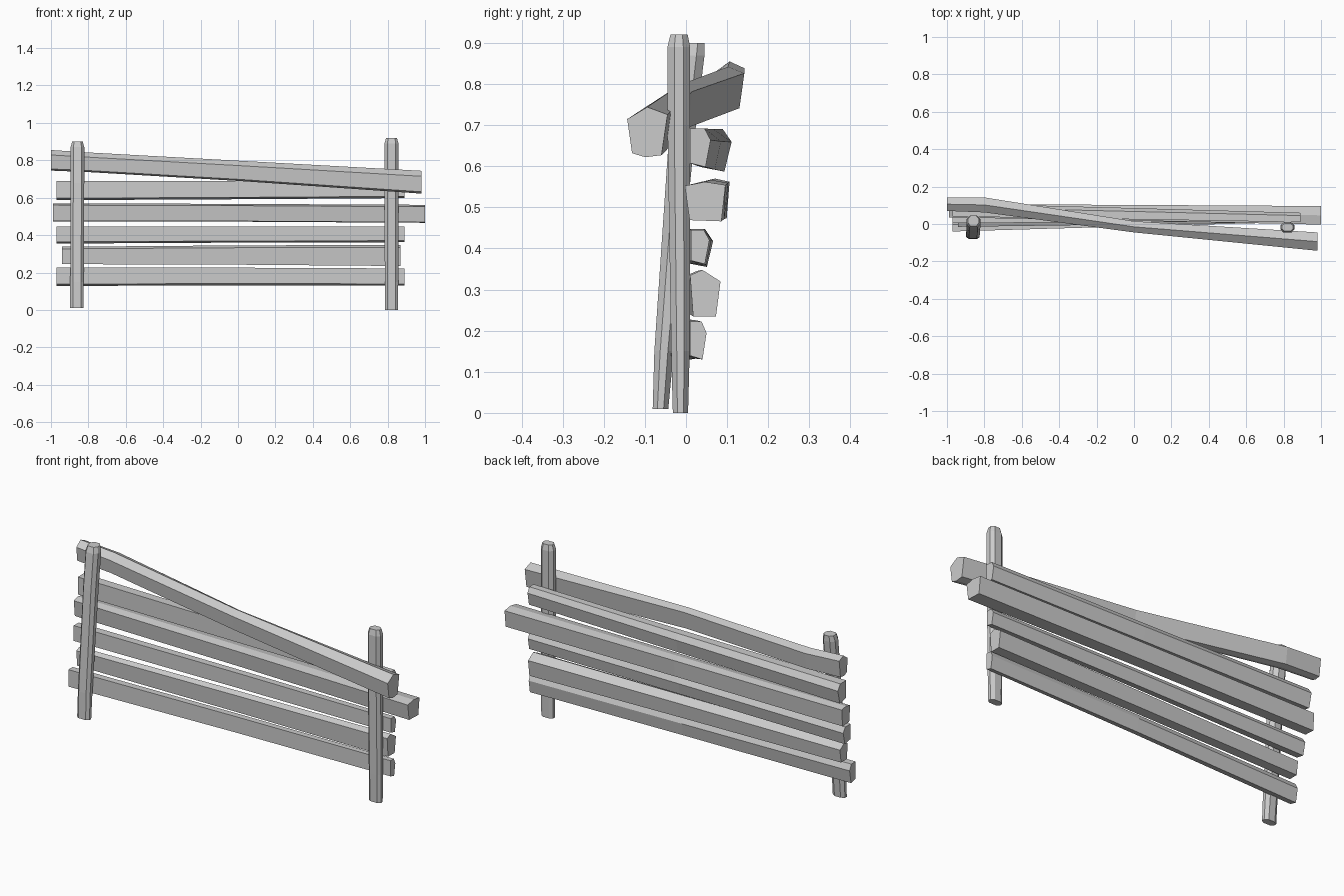
import bpy, bmesh

def loft(name, profile, stations, axis):
    """Skin a unit profile through boxes (t, u0, u1, v0, v1) along axis x (u=y, v=z) or z (u=x, v=y)."""
    bm = bmesh.new()
    rings = []
    for t, u0, u1, v0, v1 in stations:
        ring = []
        for pu, pv in profile:
            u, v = u0 + pu * (u1 - u0), v0 + pv * (v1 - v0)
            ring.append(bm.verts.new((t, u, v) if axis == 'x' else (u, v, t)))
        rings.append(ring)
    n = len(profile)
    for a, b in zip(rings, rings[1:]):
        for i in range(n):
            j = (i + 1) % n
            bm.faces.new((a[i], a[j], b[j], b[i]))
    bm.faces.new(rings[0][::-1])
    bm.faces.new(rings[-1])
    bmesh.ops.recalc_face_normals(bm, faces=bm.faces)
    me = bpy.data.meshes.new(name)
    bm.to_mesh(me)
    bm.free()
    ob = bpy.data.objects.new(name, me)
    bpy.context.collection.objects.link(ob)
    return ob

# Cross-sections in unit squares
POST = [(.2, 0), (.8, 0), (1, .3), (1, .7), (.75, 1), (.25, 1), (0, .7), (0, .3)]
HEWN = [(.1, 0), (.85, 0), (1, .75), (.4, 1), (0, .88)]
FLAT = [(.12, .03), (.9, 0), (1, .92), (.5, 1), (0, .9)]
BEVEL = [(0, .1), (.75, 0), (1, .7), (.7, 1), (0, 1)]
RAIL = [(.12, .08), (.45, 0), (.85, .04), (1, .85), (.5, 1), (0, .76)]

# Two posts, the left one leaning
loft("right_post", POST, [
    (0.00, .785, .855, -.032, .005), (.15, .785, .857, -.036, .009),
    (.70, .783, .858, -.045, .010), (.89, .783, .858, -.045, .010),
    (.92, .792, .850, -.038, .004)], 'z')
loft("left_post", POST, [
    (.01, -.897, -.825, -.081, -.043), (.15, -.897, -.825, -.077, -.030),
    (.68, -.895, -.822, -.041, .022), (.87, -.895, -.822, -.020, .045),
    (.90, -.887, -.830, -.010, .045)], 'z')

# Horizontal boards: profile, left / middle / right stations
boards = [
    (BEVEL, [(-.97, -.040, .012, .128, .228), (0, -.012, .035, .132, .226), (.89, .010, .050, .130, .222)]),
    (HEWN, [(-.94, -.015, .050, .245, .338), (0, -.002, .068, .242, .345), (.87, .010, .084, .235, .348)]),
    (BEVEL, [(-.97, .005, .066, .355, .445), (0, .010, .062, .360, .447), (.89, .012, .057, .362, .445)]),
    (FLAT, [(-.99, .035, .106, .473, .570), (0, .018, .102, .472, .567), (1.0, -.003, .096, .466, .562)]),
    (BEVEL, [(-.97, .040, .111, .587, .690), (0, .025, .085, .592, .690), (.89, .010, .060, .598, .692)]),
]
for i, (profile, stations) in enumerate(boards):
    loft(f"board_{i + 1}", profile, stations, 'x')

# Sloping top rail, behind the left post and in front of the right one
loft("top_rail", RAIL, [
    (-1.0, .070, .142, .745, .855), (-.80, .062, .142, .737, .842),
    (0, -.045, .015, .690, .798), (.98, -.143, -.045, .622, .744)], 'x')
